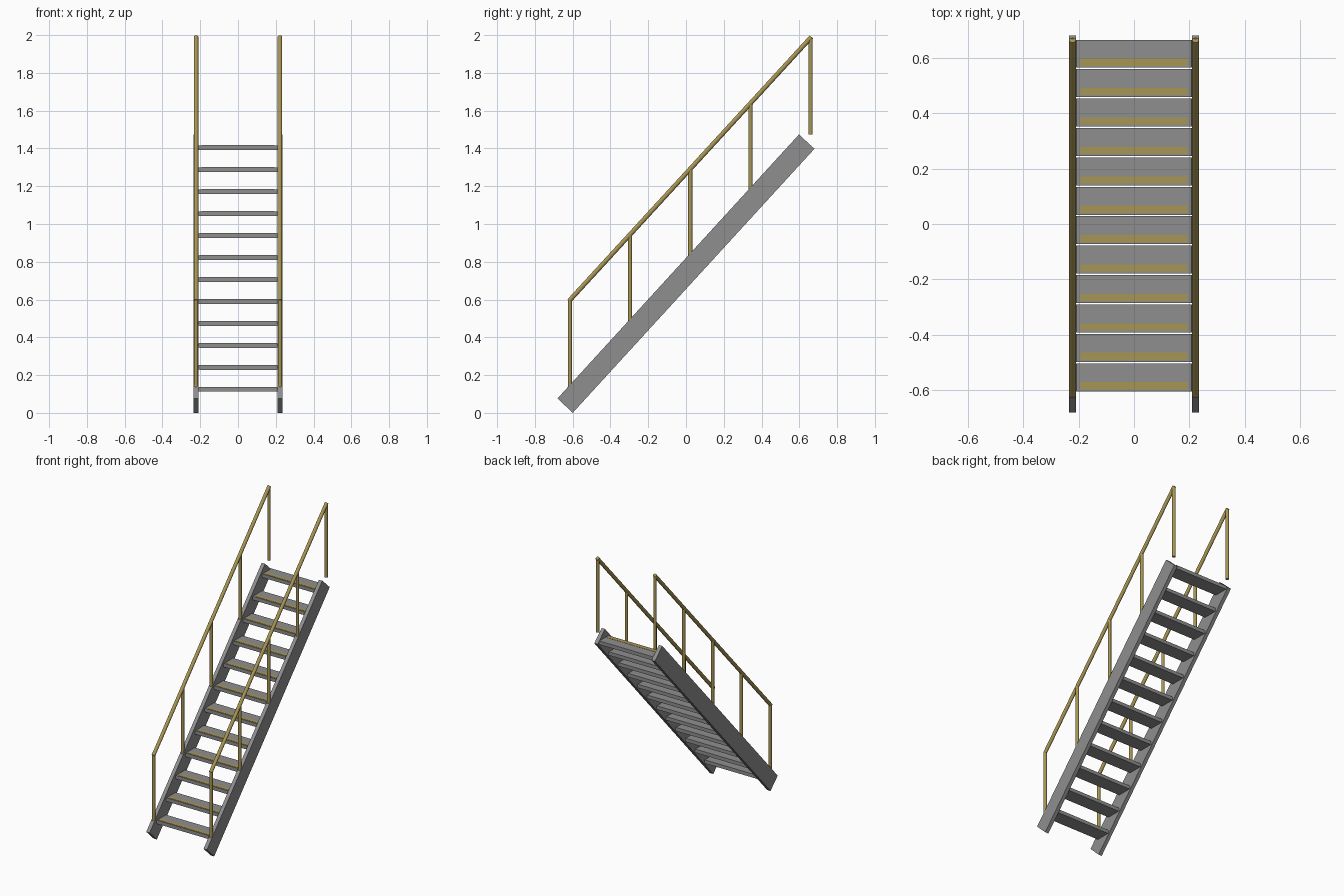
import bpy, bmesh, math
from mathutils import Vector, Matrix

if "Cube" in bpy.data.objects:
    bpy.data.objects.remove(bpy.data.objects["Cube"])


def material(name, rgb):
    m = bpy.data.materials.new(name)
    m.diffuse_color = (*rgb, 1)
    m.use_nodes = True
    m.node_tree.nodes["Principled BSDF"].inputs["Base Color"].default_value = m.diffuse_color
    return m


GREY = material("steel grey", (0.27, 0.275, 0.27))
YELLOW = material("safety yellow", (0.39, 0.305, 0.09))


def finish(bm, name, mat):
    bmesh.ops.recalc_face_normals(bm, faces=bm.faces)
    me = bpy.data.meshes.new(name)
    bm.to_mesh(me)
    bm.free()
    me.materials.append(mat)
    ob = bpy.data.objects.new(name, me)
    bpy.context.collection.objects.link(ob)
    return ob


def extrude_x(name, profile, x0, x1, mat):
    """Prism from a (y, z) outline, running from x0 to x1."""
    bm = bmesh.new()
    f = bm.faces.new([bm.verts.new((x0, y, z)) for y, z in profile])
    ext = bmesh.ops.extrude_face_region(bm, geom=[f])["geom"]
    bmesh.ops.translate(bm, vec=(x1 - x0, 0, 0),
                        verts=[v for v in ext if isinstance(v, bmesh.types.BMVert)])
    return finish(bm, name, mat)


def box(name, lo, hi, mat, chamfer=0):
    lo, hi = Vector(lo), Vector(hi)
    bm = bmesh.new()
    bmesh.ops.create_cube(bm, size=1, matrix=Matrix.Translation((lo + hi) / 2)
                          @ Matrix.Diagonal((*(hi - lo), 1)))
    if chamfer:  # soften the edges that run front to back
        edges = [e for e in bm.edges
                 if abs(e.verts[0].co.y - e.verts[1].co.y) > 1e-4]
        bmesh.ops.bevel(bm, geom=edges, offset=chamfer, segments=2,
                        profile=0.5, affect='EDGES')
    return finish(bm, name, mat)


def tube(name, a, b, r, mat):
    a, b = Vector(a), Vector(b)
    d = b - a
    bm = bmesh.new()
    bmesh.ops.create_cone(bm, cap_ends=True, segments=16, radius1=r, radius2=r,
                          depth=d.length,
                          matrix=Matrix.Translation((a + b) / 2)
                          @ d.to_track_quat('Z', 'Y').to_matrix().to_4x4())
    ob = finish(bm, name, mat)
    bpy.ops.object.select_all(action='DESELECT')
    ob.select_set(True)
    bpy.context.view_layer.objects.active = ob
    bpy.ops.object.shade_smooth_by_angle(angle=math.radians(40))
    return ob


# Sloping rail line
y_lo, z_lo, y_hi, z_hi = -0.615, 0.597, 0.66, 1.986
slope = (z_hi - z_lo) / (y_hi - y_lo)
X = 0.222

for side, s in (("left", -1), ("right", 1)):
    # Stringer
    extrude_x(f"stringer_{side}",
              [(-0.60, 0.0), (0.68, 1.398), (0.598, 1.474), (-0.68, 0.077)],
              s * X - 0.013, s * X + 0.013, GREY)
    # Handrail
    e = 0.004
    tube(f"handrail_{side}", (s * X, y_lo - e, z_lo - e * slope),
         (s * X, y_hi + e, z_hi + e * slope), 0.0122, YELLOW)
    # Posts, their feet sunk in the stringer
    for i in range(5):
        y = y_lo + (y_hi - y_lo) * i / 4
        z = z_lo + slope * (y - y_lo)
        tube(f"post_{side}_{i + 1}", (s * X, y, z - 0.513), (s * X, y, z),
             0.011, YELLOW)

# Treads with yellow nosing strips
for i in range(12):
    y = -0.604 + 0.1062 * i
    z = 0.1245 + 0.1163 * i
    box(f"tread_{i + 1}", (-0.21, y, z - 0.0125), (0.21, y + 0.101, z + 0.0125),
        GREY, 0.006)
    box(f"nosing_strip_{i + 1}", (-0.194, y + 0.007, z + 0.011),
        (0.194, y + 0.033, z + 0.0138), YELLOW)
